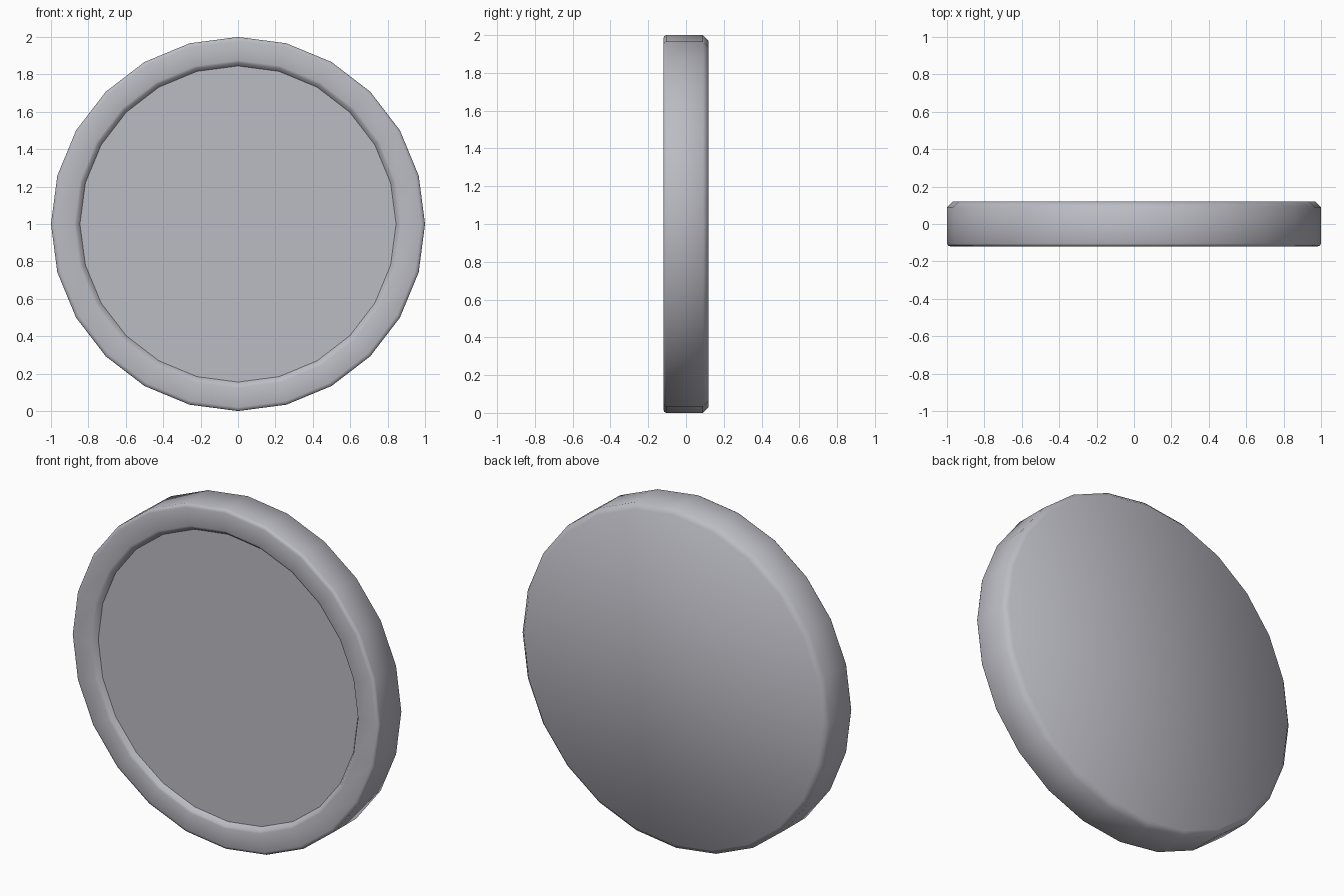
import bpy, bmesh, math

if "Cube" in bpy.data.objects:
    bpy.data.objects.remove(bpy.data.objects["Cube"])

SIDES = 24
CENTRE_Z = 1.0

# Lathe profile (radius, y) from the recessed front panel, over the rim, to the back
PROFILE = [
    (0.845, -0.092),  # edge of recessed panel
    (0.862, -0.115),  # inner slope of rim
    (0.875, -0.12),
    (0.98, -0.12),    # flat front of rim
    (0.995, -0.115),
    (1.0, -0.105),    # outer wall, front edge
    (1.0, 0.09),      # outer wall, back edge
    (0.97, 0.12),     # back chamfer
]

grey = bpy.data.materials.new("light_grey")
grey.diffuse_color = (0.5, 0.5, 0.55, 1.0)
grey.use_nodes = True
grey.node_tree.nodes["Principled BSDF"].inputs["Base Color"].default_value = grey.diffuse_color

bm = bmesh.new()


def ring(radius, y):
    steps = [2 * math.pi * i / SIDES for i in range(SIDES)]
    return [bm.verts.new((radius * math.cos(a), y, CENTRE_Z + radius * math.sin(a)))
            for a in steps]


# Rim and outer wall
rings = [ring(r, y) for r, y in PROFILE]
for a, b in zip(rings, rings[1:]):
    for i in range(SIDES):
        j = (i + 1) % SIDES
        bm.faces.new((a[i], a[j], b[j], b[i]))

# Recessed front panel and flat back
panel = bm.faces.new(rings[0])
bm.faces.new(rings[-1])

bmesh.ops.recalc_face_normals(bm, faces=bm.faces[:])

# Smooth everywhere, with a crisp crease round the flat panel
for f in bm.faces:
    f.smooth = True
for e in panel.edges:
    e.smooth = False

mesh = bpy.data.meshes.new("rimmed_disc")
bm.to_mesh(mesh)
bm.free()
mesh.materials.append(grey)
disc = bpy.data.objects.new("rimmed_disc", mesh)
bpy.context.collection.objects.link(disc)
